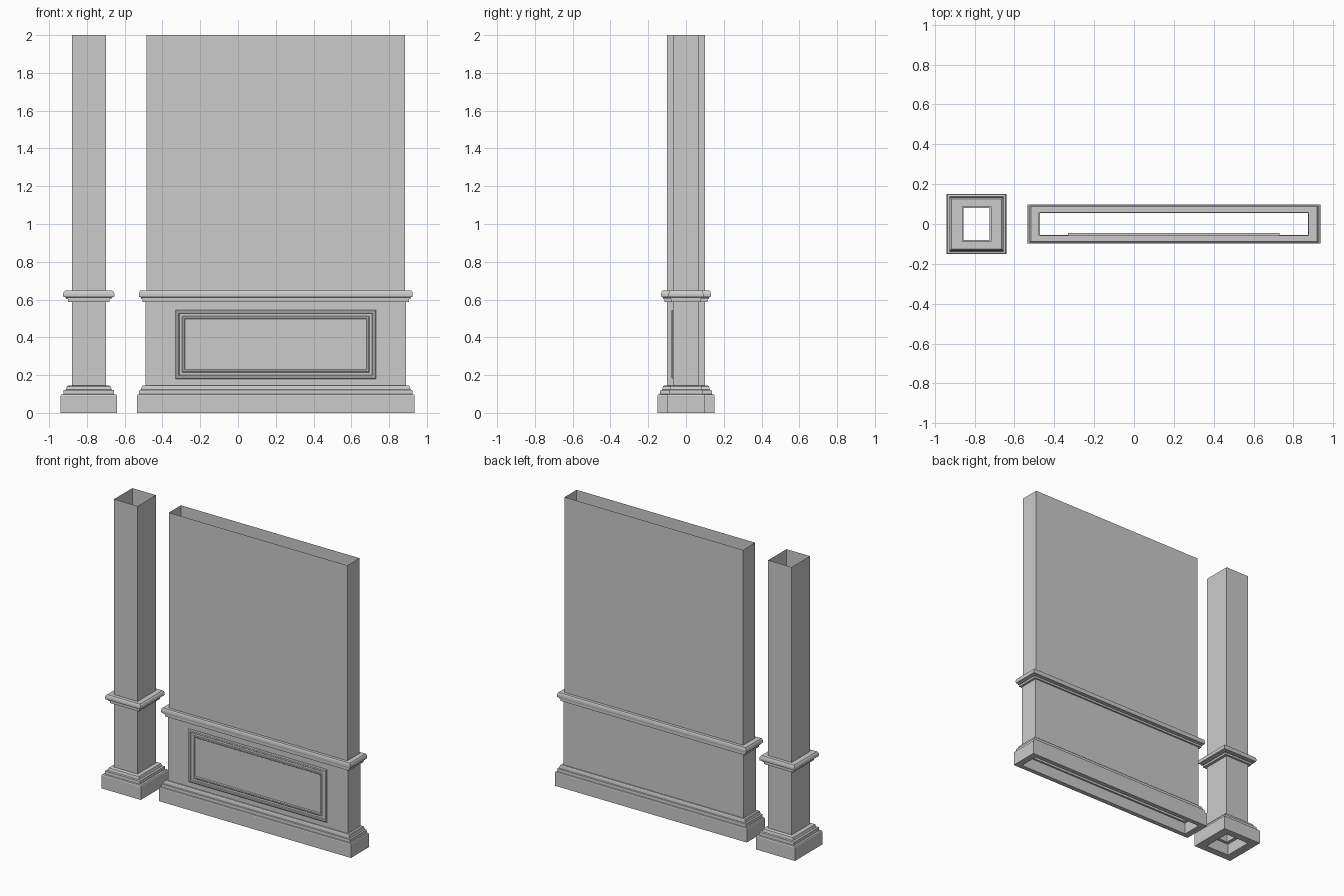
import bpy, bmesh
from mathutils import Vector

if "Cube" in bpy.data.objects:
    bpy.data.objects.remove(bpy.data.objects["Cube"])


def loft(name, rings, closed):
    """Join successive four-cornered rings with quads; closed also joins last to first."""
    bm = bmesh.new()
    loops = [[bm.verts.new(p) for p in ring] for ring in rings]
    pairs = list(zip(loops, loops[1:]))
    if closed:
        pairs.append((loops[-1], loops[0]))
    for a, b in pairs:
        for i in range(4):
            j = (i + 1) % 4
            bm.faces.new((a[i], a[j], b[j], b[i]))
    bmesh.ops.recalc_face_normals(bm, faces=bm.faces)
    mesh = bpy.data.meshes.new(name)
    bm.to_mesh(mesh)
    bm.free()
    ob = bpy.data.objects.new(name, mesh)
    bpy.context.collection.objects.link(ob)
    return ob


def rect(cx, hx, hy, z):
    return [Vector((cx + sx * hx, sy * hy, z))
            for sx, sy in ((-1, -1), (1, -1), (1, 1), (-1, 1))]


def shaft(name, cx, hx, hy, z0, z1):
    loft(name, [rect(cx, hx, hy, z0), rect(cx, hx, hy, z1)], False)


def moulding(name, cx, hx, hy, dx, dy, profile):
    """Mitred moulding: profile points are (outward fraction, height)."""
    loft(name, [rect(cx, hx + t * dx, hy + t * dy, z) for t, z in profile], True)


# Profiles shared by the column and the wall
BASE = [(0, 0), (1, 0), (1, .09), (.94, .097), (.75, .099), (.72, .12), (.52, .123),
        (.42, .141), (.3, .145), (-.4, .145), (-.4, .08), (0, .08)]
RAIL = [(-.4, .588), (.45, .588), (.45, .602), (.66, .604), (.66, .611), (.95, .614),
        (1, .62), (1, .63), (.92, .64), (.78, .647), (-.4, .647)]

# Square column
CX = -.79
shaft("column_shaft", CX, .09, .10, .08, 2)
moulding("column_base", CX, .09, .10, .06, .05, BASE)
moulding("column_rail", CX, .09, .10, .046, .032, RAIL)

# Wall section: upper wall slightly narrower than the wainscot
WX = .20
shaft("upper_wall", WX, .684, .066, .64, 2)
shaft("wainscot", WX, .69, .068, .08, .6)
moulding("wall_base", WX, .69, .068, .045, .031, BASE)
moulding("wall_rail", WX, .69, .068, .035, .024, RAIL)

# Raised panel frame on the front of the wainscot: (inset, y)
FRAME = [(0, -.045), (0, -.072), (.006, -.077), (.016, -.077), (.02, -.072),
         (.034, -.072), (.038, -.075), (.046, -.075), (.05, -.069), (.05, -.045)]
loft("panel_frame",
     [[Vector((WX + sx * (.53 - d), y, .363 + sz * (.183 - d)))
       for sx, sz in ((-1, -1), (1, -1), (1, 1), (-1, 1))] for d, y in FRAME], True)
